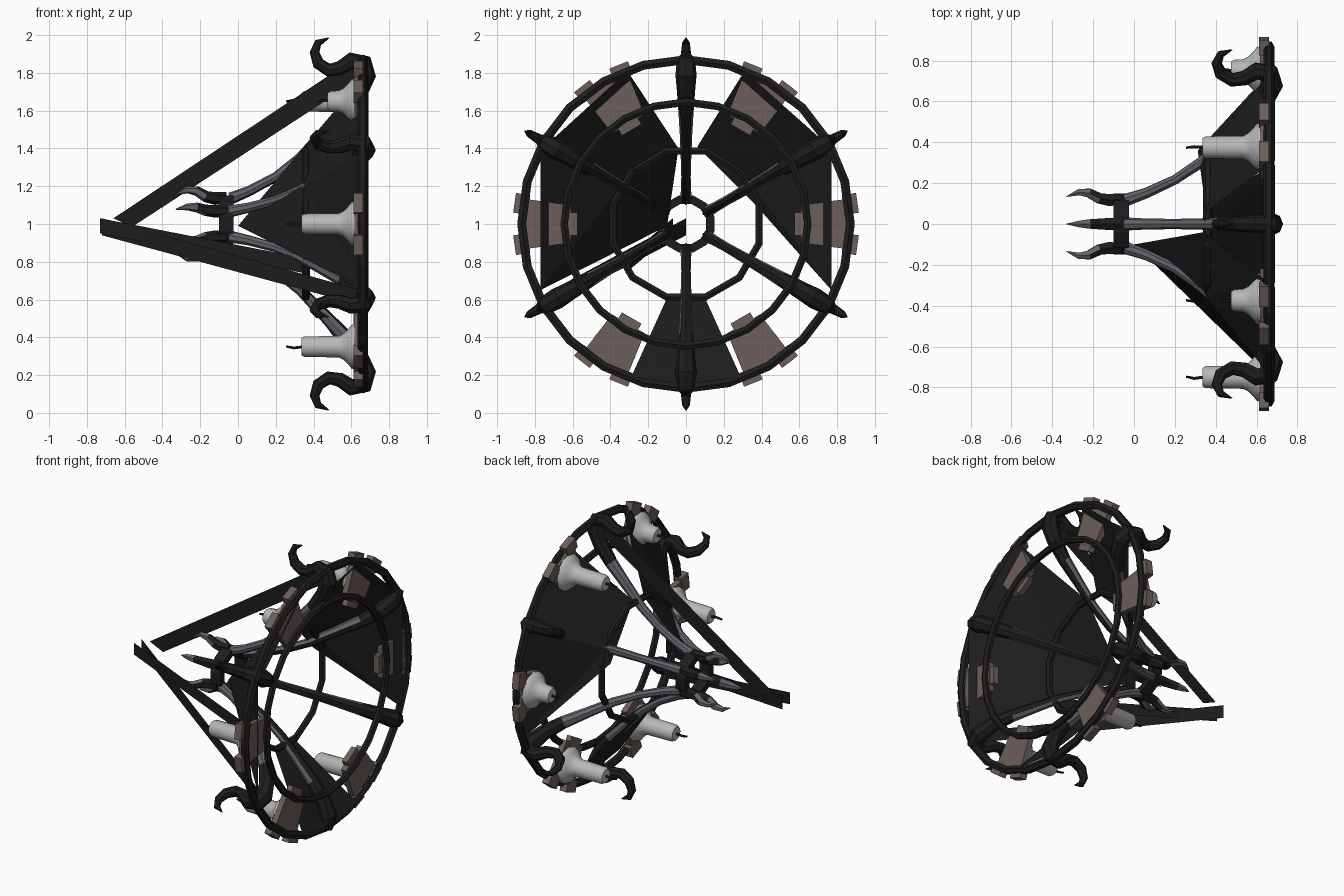
import bpy, bmesh, math
from mathutils import Vector

if "Cube" in bpy.data.objects:
    bpy.data.objects.remove(bpy.data.objects["Cube"])


def material(name, rgb):
    m = bpy.data.materials.new(name)
    m.diffuse_color = (*rgb, 1)
    m.use_nodes = True
    m.node_tree.nodes["Principled BSDF"].inputs["Base Color"].default_value = m.diffuse_color
    return m


IRON = material("black iron", (0.012, 0.012, 0.012))
STEEL = material("grey steel", (0.12, 0.12, 0.145))
WAX = material("pale wax", (0.48, 0.48, 0.48))
BROWN = material("brown copper", (0.155, 0.112, 0.102))


def pos(x, r, deg, t=0.0):
    """Point at x along the axis, radius r, angle deg, tangential offset t."""
    a = math.radians(deg)
    return Vector((x, r * math.cos(a) - t * math.sin(a),
                   1 + r * math.sin(a) + t * math.cos(a)))


def finish(bm, name, mats, rule=None, smooth=False, closed=True):
    if closed:
        bmesh.ops.recalc_face_normals(bm, faces=bm.faces)
    bm.normal_update()
    if rule:
        for f in bm.faces:
            f.material_index = rule(f)
    me = bpy.data.meshes.new(name)
    bm.to_mesh(me)
    bm.free()
    ob = bpy.data.objects.new(name, me)
    bpy.context.collection.objects.link(ob)
    for m in mats:
        me.materials.append(m)
    if smooth:
        bpy.ops.object.select_all(action='DESELECT')
        ob.select_set(True)
        bpy.context.view_layer.objects.active = ob
        bpy.ops.object.shade_smooth_by_angle(angle=math.radians(40))
    return ob


def tube(bm, path, deg, sides=8):
    """Sweep a round section along (x, r, radius) points in a radial plane."""
    rings = []
    for i, (x, r, w) in enumerate(path):
        p, q = path[max(i - 1, 0)], path[min(i + 1, len(path) - 1)]
        d = Vector((q[0] - p[0], q[1] - p[1])).normalized()
        ring = []
        for k in range(sides):
            a = 2 * math.pi * k / sides
            c, s = w * math.cos(a), w * math.sin(a)
            ring.append(bm.verts.new(pos(x - d.y * c, r + d.x * c, deg, s)))
        rings.append(ring)
    for a, b in zip(rings, rings[1:]):
        for k in range(sides):
            j = (k + 1) % sides
            bm.faces.new((a[k], a[j], b[j], b[k]))
    bm.faces.new(rings[0])
    bm.faces.new(rings[-1])


def hoop(name, section, segs, offset=0.0):
    """Turn a closed (x, r) section around the axis."""
    bm = bmesh.new()
    rings = [[bm.verts.new(pos(x, r, offset + 360 * i / segs)) for x, r in section]
             for i in range(segs)]
    n = len(section)
    for i in range(segs):
        a, b = rings[i], rings[(i + 1) % segs]
        for k in range(n):
            j = (k + 1) % n
            bm.faces.new((a[k], a[j], b[j], b[k]))
    return finish(bm, name, [IRON])


def circle(x, r, w, sides=6):
    return [(x + w * math.cos(2 * math.pi * k / sides),
             r + w * math.sin(2 * math.pi * k / sides)) for k in range(sides)]


# Hoops and hub
hoop("outer_hoop", circle(0.66, 0.87, 0.027), 24)
hoop("inner_hoop", circle(0.66, 0.645, 0.023), 24)
hoop("middle_hoop", circle(0.36, 0.40, 0.022), 12, 15)
hoop("hub_band", [(-0.10, 0.11), (-0.10, 0.155), (-0.025, 0.155), (-0.025, 0.11)], 12, 15)

ARM = [(-0.04, 0.135, 0.032), (0.06, 0.175, 0.027), (0.2, 0.25, 0.025),
       (0.33, 0.35, 0.028), (0.45, 0.475, 0.033), (0.56, 0.59, 0.040),
       (0.64, 0.70, 0.048), (0.675, 0.79, 0.056), (0.665, 0.85, 0.050),
       (0.60, 0.865, 0.044), (0.54, 0.825, 0.038), (0.48, 0.815, 0.035),
       (0.425, 0.85, 0.032), (0.405, 0.91, 0.026), (0.425, 0.96, 0.02),
       (0.48, 0.985, 0.003)]
TINE = [(-0.06, 0.14, 0.03), (-0.12, 0.135, 0.034), (-0.17, 0.145, 0.03),
        (-0.22, 0.175, 0.026), (-0.27, 0.18, 0.018), (-0.33, 0.155, 0.002)]

for n, deg in enumerate(range(30, 390, 60)):
    # Curved arm ending in a hook, steel on its upper side near the hub
    bm = bmesh.new()
    tube(bm, ARM, deg)
    out = pos(-0.6, 1, deg) - pos(0, 0, deg)
    finish(bm, f"hook_arm_{n}", [IRON, STEEL],
           lambda f: int(f.calc_center_median().x < 0.52 and f.normal.dot(out) > -0.45
                         and (f.calc_center_median() - Vector((0, 0, 1))).yz.length < 0.56))
    # Crown tine with a steel tip
    bm = bmesh.new()
    tube(bm, TINE, deg, 6)
    finish(bm, f"crown_tine_{n}", [IRON, STEEL],
           lambda f: int(f.calc_center_median().x < -0.19))


def slab(bm, outline, deg, x0, x1):
    lo = [bm.verts.new(pos(x0, r, deg, t)) for r, t in outline]
    hi = [bm.verts.new(pos(x1, r, deg, t)) for r, t in outline]
    bm.faces.new(lo)
    bm.faces.new(hi)
    for k in range(len(lo)):
        j = (k + 1) % len(lo)
        bm.faces.new((lo[k], lo[j], hi[j], hi[k]))


FOOT = [(0.535, 0.75, 0.057), (0.56, 0.75, 0.07), (0.582, 0.75, 0.092),
        (0.60, 0.75, 0.115), (0.617, 0.75, 0.12)]

for n, deg in enumerate(range(0, 360, 60)):
    # Candle plate with clasps round both hoops
    bm = bmesh.new()
    slab(bm, [(0.61, -0.10), (0.87, -0.135), (0.87, 0.135), (0.61, 0.10)], deg, 0.617, 0.655)
    slab(bm, [(0.575, -0.06), (0.66, -0.06), (0.66, 0.06), (0.575, 0.06)], deg, 0.612, 0.65)
    for s in (-1, 1):
        slab(bm, [(0.84, s * 0.05), (0.915, s * 0.06), (0.90, s * 0.165), (0.825, s * 0.15)],
             deg, 0.612, 0.662)
    finish(bm, f"candle_plate_{n}", [BROWN])
    # Candle with a melted foot (two are burnt short), and its wick
    top = 0.475 if deg in (0, 120) else 0.335
    bm = bmesh.new()
    tube(bm, [(top, 0.75, 0.044), (top + 0.015, 0.75, 0.054)] + FOOT, deg, 12)
    finish(bm, f"candle_{n}", [WAX], smooth=True)
    bm = bmesh.new()
    length = 0.05 if deg in (0, 120) else 0.08
    tube(bm, [(top + 0.01, 0.75, 0.008), (top - length / 2, 0.757, 0.008),
              (top - length, 0.748, 0.006)], deg, 5)
    finish(bm, f"wick_{n}", [IRON])


def cone_x(r):
    """Axis position of the sheets at radius r."""
    return 1.13 * (r - 0.1) if r < 0.4 else min(0.34 + 0.95 * (r - 0.4), 0.69)


def sheet(name, corners):
    """Torn sheet: faces round the first (y, z) point, laid on the cone."""
    bm = bmesh.new()
    vs = [bm.verts.new((cone_x(math.hypot(y, z - 1)), y, z)) for y, z in corners]
    rim = vs[1:]
    for k, a in enumerate(rim):
        bm.faces.new((vs[0], a, rim[(k + 1) % len(rim)]))
    finish(bm, name, [IRON], closed=False)


# Torn sheets between the arms
sheet("left_sheet", [(-0.35, 1.2), (-0.10, 0.99), (-0.77, 0.65), (-0.77, 1.39),
                     (-0.31, 1.81), (-0.04, 1.40)])
sheet("right_sheet", [(0.35, 1.2), (0.06, 1.41), (0.31, 1.81), (0.77, 1.40),
                      (0.77, 0.65), (0.36, 1.11)])
sheet("lower_sheet", [(0.0, 0.5), (-0.10, 0.61), (-0.29, 0.19), (0.0, 0.15),
                      (0.29, 0.19), (0.10, 0.61)])


def strap(name, corners):
    bm = bmesh.new()
    bm.faces.new([bm.verts.new(c) for c in corners])
    finish(bm, name, [IRON], closed=False)


# Flat hanging straps meeting at the top of the axis
strap("upper_strap", [(-0.66, 0, 1.03), (-0.56, 0, 0.985), (0.66, 0, 1.78), (0.60, 0, 1.865)])
strap("front_strap", [(-0.72, 0.0, 1.03), (-0.72, 0.0, 0.94),
                      (0.65, -0.71, 0.57), (0.65, -0.71, 0.65)])
strap("inner_strap", [(-0.73, -0.07, 1.03), (-0.73, -0.07, 0.95),
                      (0.35, -0.32, 0.74), (0.35, -0.32, 0.82)])
